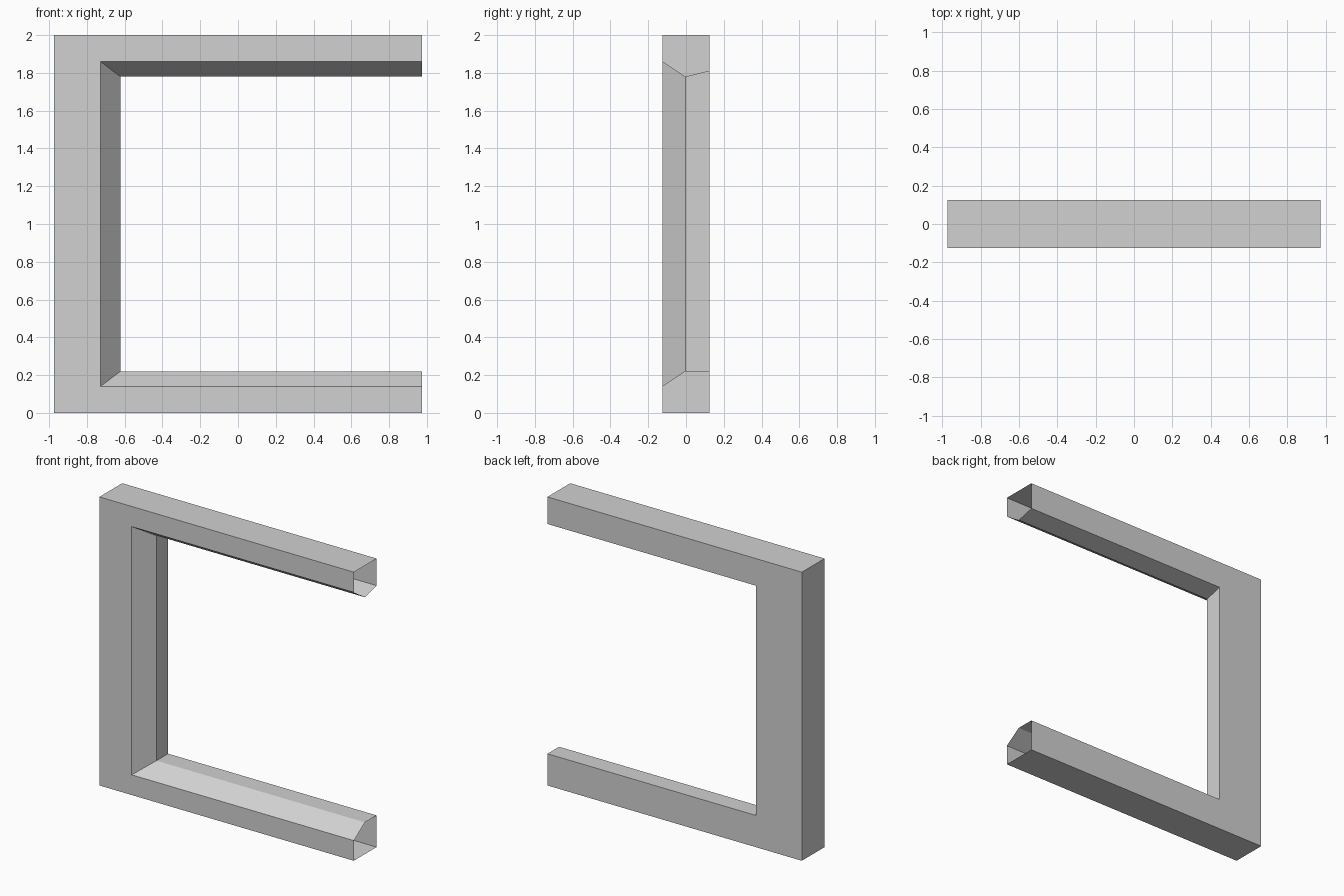
import bpy
import bmesh

cube = bpy.data.objects.get("Cube")
if cube:
    bpy.data.objects.remove(cube, do_unlink=True)

HALF_W, HEIGHT, HALF_D = 0.975, 2.0, 0.124

# One plain grey finish
grey = bpy.data.materials.new("light grey")
grey.use_nodes = True
colour = (0.64, 0.64, 0.64, 1)
grey.diffuse_color = colour
grey.node_tree.nodes["Principled BSDF"].inputs["Base Color"].default_value = colour

# Moulding section as (y, leg width, top rail depth, bottom rail depth)
section = [
    (-HALF_D, 0.0, 0.0, 0.0),       # outer front edge
    (HALF_D, 0.0, 0.0, 0.0),        # outer back edge
    (HALF_D, 0.352, 0.188, 0.22),   # inner back edge
    (-0.003, 0.352, 0.22, 0.22),    # inner ridge
    (-HALF_D, 0.247, 0.14, 0.14),   # inner front edge
]


def station(bm, at_corner, at_top):
    """Ring of section points at a mitred corner or an open rail end."""
    ring = []
    for y, leg, top, bottom in section:
        x = -HALF_W + leg if at_corner else HALF_W
        z = HEIGHT - top if at_top else bottom
        ring.append(bm.verts.new((x, y, z)))
    return ring


# Hollow three-sided frame: top rail, leg, bottom rail, with open rail ends
bm = bmesh.new()
path = [(False, True), (True, True), (True, False), (False, False)]
rings = [station(bm, corner, top) for corner, top in path]
for a, b in zip(rings, rings[1:]):
    for i in range(len(section)):
        j = (i + 1) % len(section)
        bm.faces.new((a[i], a[j], b[j], b[i]))
bmesh.ops.recalc_face_normals(bm, faces=bm.faces)

# Make sure the shell faces outward
outer = max(bm.faces, key=lambda f: f.calc_center_median().z)
if outer.normal.z < 0:
    bmesh.ops.reverse_faces(bm, faces=bm.faces)

mesh = bpy.data.meshes.new("open_frame")
bm.to_mesh(mesh)
bm.free()
mesh.materials.append(grey)
frame = bpy.data.objects.new("open_frame", mesh)
bpy.context.collection.objects.link(frame)
